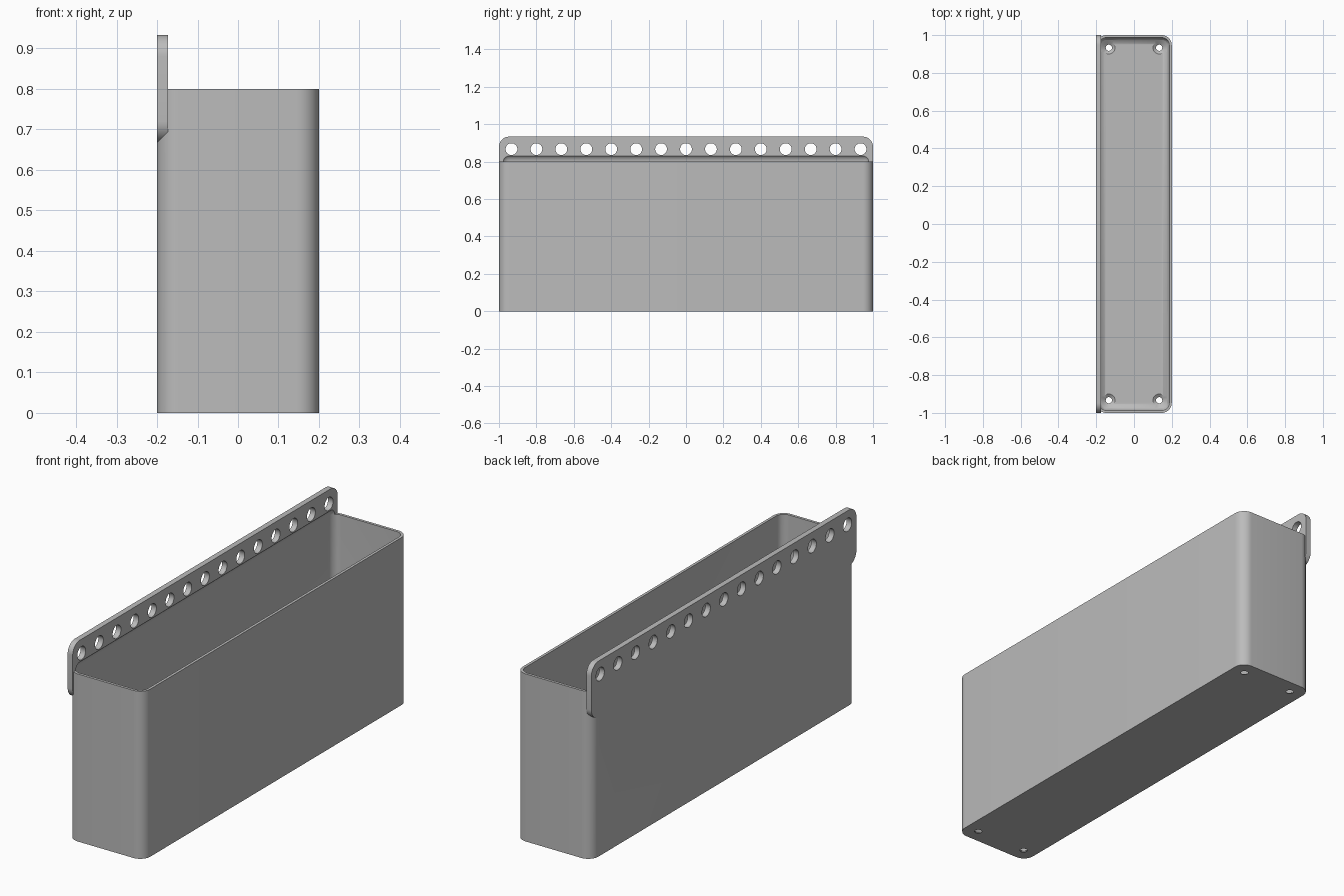
import bpy
import bmesh
from math import radians
from mathutils import Matrix, Vector

if "Cube" in bpy.data.objects:
    bpy.data.objects.remove(bpy.data.objects["Cube"], do_unlink=True)

WALL = 0.0133
RADIUS = 0.0533
PITCH = 0.1333
HEIGHT = 0.8


def make_object(name, bm):
    bmesh.ops.recalc_face_normals(bm, faces=bm.faces)
    mesh = bpy.data.meshes.new(name)
    bm.to_mesh(mesh)
    bm.free()
    obj = bpy.data.objects.new(name, mesh)
    bpy.context.collection.objects.link(obj)
    return obj


def rounded_box(name, low, high, radius, axis=None):
    """Box with every edge rounded, or only the edges along one axis."""
    low, high = Vector(low), Vector(high)
    bm = bmesh.new()
    place = Matrix.Translation((low + high) / 2) @ Matrix.Diagonal((*(high - low), 1))
    bmesh.ops.create_cube(bm, size=1, matrix=place)
    edges = [e for e in bm.edges if axis is None
             or abs((e.verts[0].co - e.verts[1].co).normalized()[axis]) > 0.9]
    bmesh.ops.bevel(bm, geom=edges, offset=radius, segments=10,
                    profile=0.5, affect='EDGES')
    return make_object(name, bm)


def pegs(name, points, bottom, top, depth, turn=Matrix()):
    """Row of cylinders or cones used for drilling."""
    bm = bmesh.new()
    for p in points:
        bmesh.ops.create_cone(bm, cap_ends=True, segments=32, radius1=bottom,
                              radius2=top, depth=depth,
                              matrix=Matrix.Translation(p) @ turn)
    return make_object(name, bm)


def combine(target, tool, operation):
    mod = target.modifiers.new(tool.name, 'BOOLEAN')
    mod.operation = operation
    mod.solver = 'EXACT'
    mod.object = tool
    bpy.context.view_layer.objects.active = target
    bpy.ops.object.modifier_apply(modifier=mod.name)
    bpy.data.objects.remove(tool, do_unlink=True)


# Outer shell and the hanging plate with its rounded ears
bin_body = rounded_box("wall_bin", (-0.2, -1, 0), (0.2, 1, HEIGHT), RADIUS, axis=2)
plate = rounded_box("mounting_plate", (-0.2, -1, HEIGHT - PITCH),
                    (-0.2 + 2 * WALL, 1, HEIGHT + PITCH), RADIUS, axis=0)
combine(bin_body, plate, 'UNION')

# Rounded cavity, which also undercuts the plate just above the rim
inner = RADIUS - WALL
cavity = rounded_box("cavity", (-0.2 + WALL, -1 + WALL, WALL),
                     (0.2 - WALL, 1 - WALL, HEIGHT + inner), inner)
combine(bin_body, cavity, 'DIFFERENCE')

# Row of mounting holes
row = [(-0.19, i * PITCH, HEIGHT + PITCH / 2) for i in range(-7, 8)]
combine(bin_body, pegs("mounting_holes", row, 0.0315, 0.0315, 0.1,
                       Matrix.Rotation(radians(90), 4, 'Y')), 'DIFFERENCE')

# Countersunk holes in the floor corners
corners = [(x, y) for x in (-PITCH, PITCH) for y in (-7 * PITCH, 7 * PITCH)]
combine(bin_body, pegs("floor_holes", [(x, y, 0) for x, y in corners],
                       0.0165, 0.0165, 0.06), 'DIFFERENCE')
combine(bin_body, pegs("countersinks", [(x, y, WALL) for x, y in corners],
                       0.0165, 0.0495, 2 * WALL - 0.003), 'DIFFERENCE')

# Single grey plastic
grey = bpy.data.materials.new("grey_plastic")
grey.use_nodes = True
colour = (0.5, 0.5, 0.5, 1)
grey.diffuse_color = colour
grey.node_tree.nodes["Principled BSDF"].inputs["Base Color"].default_value = colour
bin_body.data.materials.clear()
bin_body.data.materials.append(grey)
for poly in bin_body.data.polygons:
    poly.material_index = 0

bpy.ops.object.select_all(action='DESELECT')
bin_body.select_set(True)
bpy.context.view_layer.objects.active = bin_body
bpy.ops.object.shade_smooth_by_angle(angle=radians(30))
